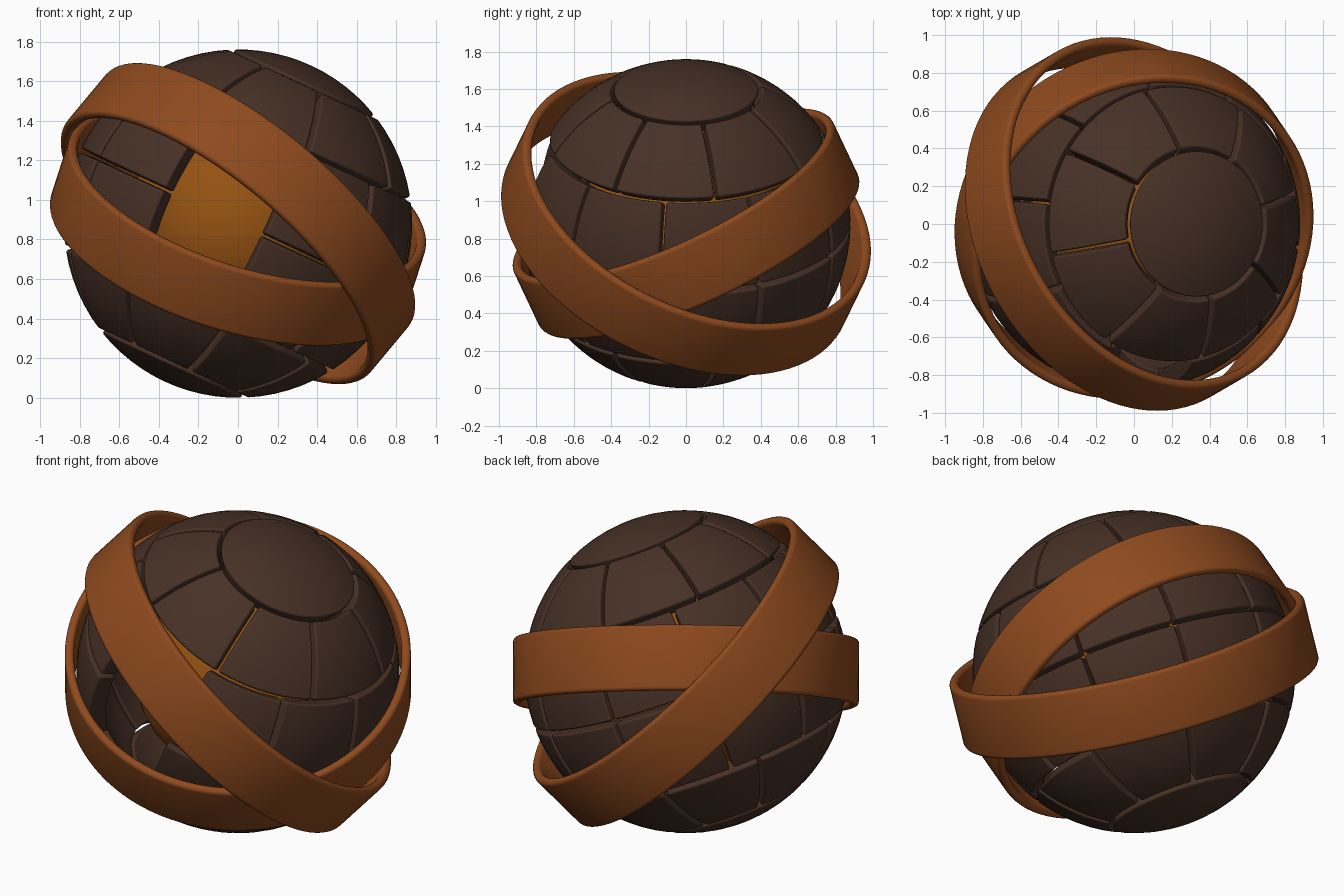
import bpy, bmesh, math
from mathutils import Matrix, Vector

if "Cube" in bpy.data.objects:
    bpy.data.objects.remove(bpy.data.objects["Cube"])

R, GAP, THICK = 0.88, 0.022, 0.1
CENTER = Vector((0, 0, 0.88))
TILT = Matrix.Translation(CENTER) @ Matrix.Rotation(math.radians(25), 4, 'Y')


def material(name, rgb):
    m = bpy.data.materials.new(name)
    m.diffuse_color = (*rgb, 1)
    m.use_nodes = True
    m.node_tree.nodes["Principled BSDF"].inputs["Base Color"].default_value = m.diffuse_color
    return m


PLATE = material("dark_brown", (0.062, 0.030, 0.019))
BAND = material("copper_brown", (0.27, 0.068, 0.013))
CORE = material("amber", (0.30, 0.085, 0.006))


def finish(bm, name, mat, matrix):
    bmesh.ops.remove_doubles(bm, verts=bm.verts, dist=1e-5)
    bmesh.ops.recalc_face_normals(bm, faces=bm.faces)
    for f in bm.faces:
        f.smooth = True
    me = bpy.data.meshes.new(name)
    bm.to_mesh(me)
    bm.free()
    me.materials.append(mat)
    ob = bpy.data.objects.new(name, me)
    ob.matrix_world = matrix
    bpy.context.collection.objects.link(ob)
    return ob


def patch(bm, t0, t1, p0, p1, nt, np, gap):
    """Spherical patch, polar t0..t1 and azimuth p0..p1 in degrees, inset by half a gap."""
    rows = []
    for i in range(nt + 1):
        a, b = math.radians(t0), math.radians(t1)
        a += GAP / 2 / R if t0 > 0 else 0
        b -= GAP / 2 / R
        t = a + (b - a) * i / nt
        d = gap / 2 / (R * max(math.sin(t), 0.1))
        q0, q1 = math.radians(p0) + d, math.radians(p1) - d
        row = []
        for j in range(np + 1):
            p = q0 + (q1 - q0) * j / np
            row.append(bm.verts.new((R * math.sin(t) * math.cos(p),
                                     R * math.sin(t) * math.sin(p), R * math.cos(t))))
        rows.append(row)
    for r0, r1 in zip(rows, rows[1:]):
        for j in range(np):
            bm.faces.new((r0[j], r1[j], r1[j + 1], r0[j + 1]))


def outward(bm):
    bmesh.ops.remove_doubles(bm, verts=bm.verts, dist=1e-5)
    bmesh.ops.dissolve_degenerate(bm, dist=1e-6, edges=bm.edges)


def armour(bm, name, flip):
    """Thicken the patches inwards and round their rims."""
    outward(bm)
    ob = finish(bm, name, PLATE, TILT @ Matrix.Diagonal((1, 1, 1, 1)))
    # make sure every island faces away from the centre
    me = ob.data
    b2 = bmesh.new()
    b2.from_mesh(me)
    if flip:
        for v in b2.verts:
            v.co.z = -v.co.z
    b2.normal_update()
    wrong = [f for f in b2.faces if f.normal.dot(f.calc_center_median()) < 0]
    bmesh.ops.reverse_faces(b2, faces=wrong)
    b2.to_mesh(me)
    b2.free()
    s = ob.modifiers.new("thickness", 'SOLIDIFY')
    s.thickness, s.offset = THICK, -1
    b = ob.modifiers.new("rim", 'BEVEL')
    b.width, b.segments, b.limit_method = 0.013, 2, 'ANGLE'
    b.angle_limit = math.radians(45)
    b.harden_normals = True


# Armour plates: cap, eight-plate row, ten-plate row, mirrored below
for side, flip in (("upper", False), ("lower", True)):
    bm = bmesh.new()
    patch(bm, 0, 27, 0, 360, 6, 48, 0)
    armour(bm, side + "_cap_plate", flip)

    bm = bmesh.new()
    for k in range(8):
        patch(bm, 27, 57, 13 + 45 * k, 58 + 45 * k, 6, 9, GAP)
    armour(bm, side + "_outer_plates", flip)

    bm = bmesh.new()
    for k in range(10):
        start = -9 + 36 * k
        if start % 360 == 243:      # window in the front
            continue
        patch(bm, 57, 90, start, start + 36, 6, 8, GAP)
    armour(bm, side + "_middle_plates", flip)

# Glowing core inside the shell
bm = bmesh.new()
bmesh.ops.create_uvsphere(bm, u_segments=48, v_segments=24, radius=0.56)
finish(bm, "inner_core", CORE, TILT)


def ring(name, r_out, r_in, half, normal):
    """Flat band with rounded rims, revolved about its own axis."""
    prof = []
    c = 0.022
    for cx, cz, a0 in ((r_out - c, half - c, 0), (r_in + c, half - c, 90),
                       (r_in + c, -half + c, 180), (r_out - c, -half + c, 270)):
        for k in range(5):
            a = math.radians(a0 + 22.5 * k)
            prof.append((cx + c * math.cos(a), cz + c * math.sin(a)))
    n, m = 96, len(prof)
    bm = bmesh.new()
    loops = []
    for i in range(n):
        a = 2 * math.pi * i / n
        loops.append([bm.verts.new((r * math.cos(a), r * math.sin(a), z)) for r, z in prof])
    for i in range(n):
        l0, l1 = loops[i], loops[(i + 1) % n]
        for j in range(m):
            bm.faces.new((l0[j], l1[j], l1[(j + 1) % m], l0[(j + 1) % m]))
    rot = Vector(normal).to_track_quat('Z', 'Y').to_matrix().to_4x4()
    finish(bm, name, BAND, Matrix.Translation(CENTER) @ rot)


# Two crossing bands around the ball
ring("outer_ring", 0.995, 0.943, 0.18, (0.60, 0.35, 0.72))
ring("inner_ring", 0.943, 0.893, 0.18, (0.28, -0.41, 0.868))
